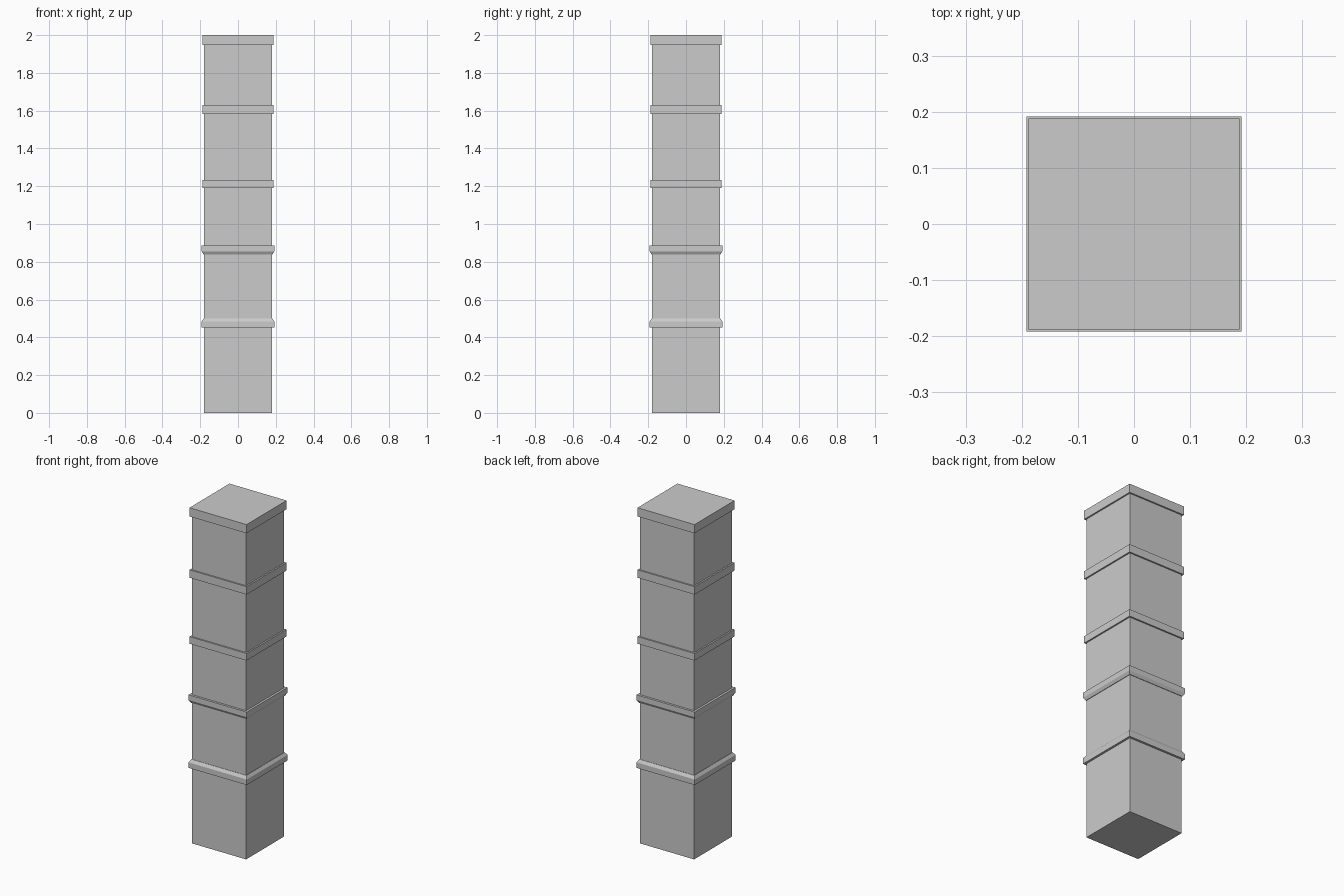
import bpy, bmesh

if "Cube" in bpy.data.objects:
    bpy.data.objects.remove(bpy.data.objects["Cube"])


def square_loft(name, profile):
    """Stack square sections given as (half width, z) and cap both ends."""
    bm = bmesh.new()
    rings = [[bm.verts.new((sx * h, sy * h, z))
              for sx, sy in ((-1, -1), (1, -1), (1, 1), (-1, 1))]
             for h, z in profile]
    for low, high in zip(rings, rings[1:]):
        for i in range(4):
            j = (i + 1) % 4
            bm.faces.new((low[i], low[j], high[j], high[i]))
    bm.faces.new(rings[0][::-1])
    bm.faces.new(rings[-1])
    mesh = bpy.data.meshes.new(name)
    bm.to_mesh(mesh)
    bm.free()
    obj = bpy.data.objects.new(name, mesh)
    bpy.context.collection.objects.link(obj)
    return obj


# Plain square column
square_loft("shaft", [(0.179, 0.0), (0.179, 1.99)])

# Lower moulding, sloped on top
square_loft("lower_moulding", [(0.192, 0.451), (0.192, 0.484), (0.181, 0.501)])

# Middle moulding, sloped underneath
square_loft("middle_moulding", [(0.182, 0.838), (0.192, 0.855), (0.192, 0.886)])

# Plain raised bands
for name, z0, z1 in (("middle_band", 1.19, 1.232), ("upper_band", 1.583, 1.63)):
    square_loft(name, [(0.188, z0), (0.188, z1)])

# Top slab
square_loft("cap", [(0.188, 1.948), (0.188, 2.0)])
